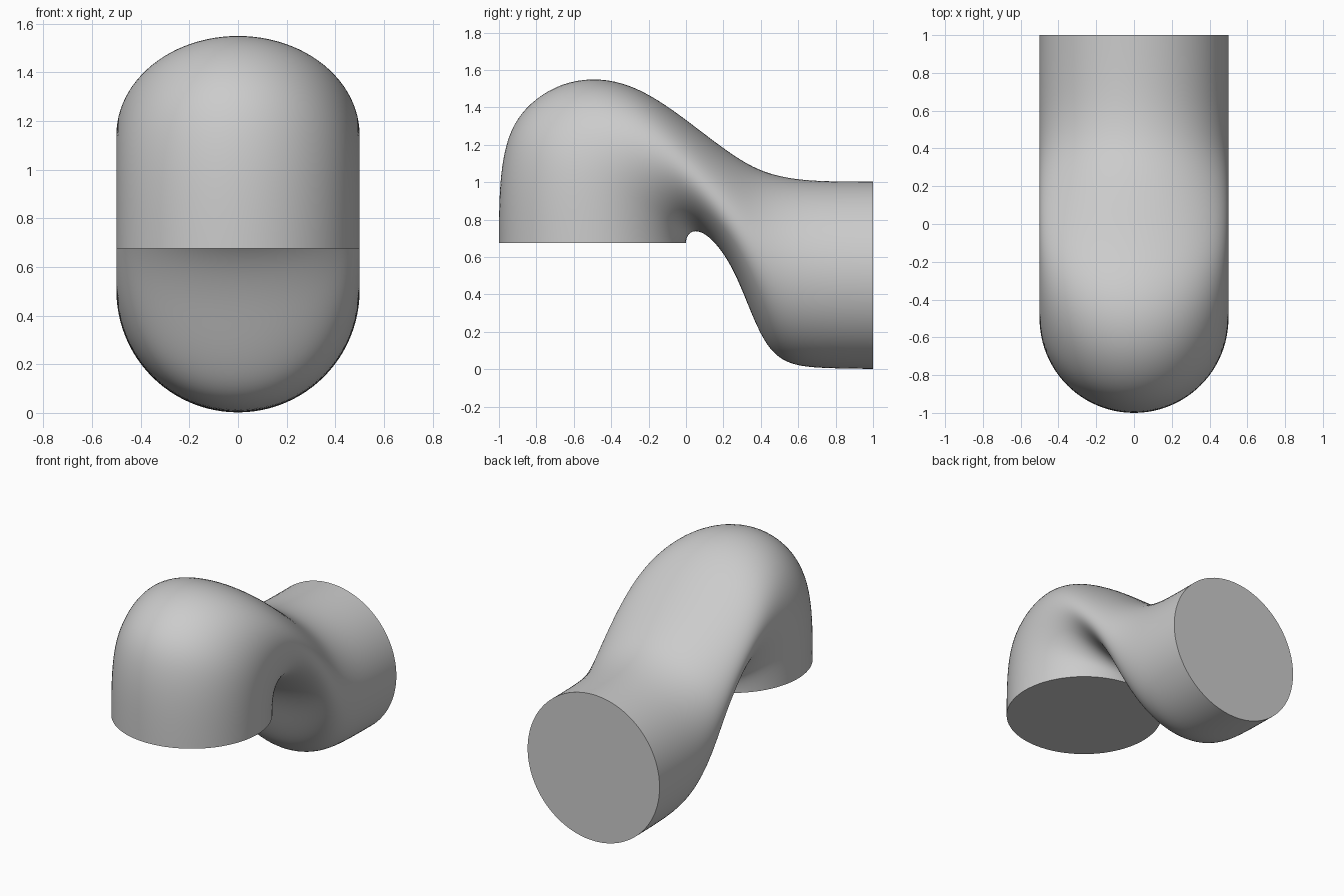
import bpy, bmesh, math
from mathutils import Vector

if "Cube" in bpy.data.objects:
    bpy.data.objects.remove(bpy.data.objects["Cube"])

# Matching (y, z) points on the outer and inner side of the bent pipe
RINGS = [
    (-1, .675, 0, .675), (-1, .82, 0, .687), (-.993, 1.04, .004, .703),
    (-.955, 1.25, .012, .719), (-.865, 1.40, .026, .732), (-.70, 1.52, .045, .739),
    (-.50, 1.563, .073, .737), (-.30, 1.525, .115, .715), (-.12, 1.423, .172, .658),
    (.05, 1.295, .23, .574), (.20, 1.18, .288, .455), (.32, 1.10, .345, .31),
    (.42, 1.053, .40, .185), (.53, 1.024, .46, .09), (.65, 1.009, .55, .026),
    (.80, 1.003, .70, .005), (1, 1.003, 1, .002)]
SIDES, STEPS, RADIUS = 96, 5, 0.5


def spline(points, steps):
    """Uniform cubic B-spline that starts and ends on the end points."""
    p = [Vector(q) for q in points]
    p = [2 * p[0] - p[1]] + p + [2 * p[-1] - p[-2]]
    out = []
    for i in range(len(p) - 3):
        a, b, c, d = p[i:i + 4]
        for k in range(steps):
            t = k / steps
            out.append(((1 - t)**3 * a + (3*t**3 - 6*t*t + 4) * b
                        + (-3*t**3 + 3*t*t + 3*t + 1) * c + t**3 * d) / 6)
    out.append(p[-2])
    return out


# Elliptical sections lofted along the bend, closed with flat caps
bm = bmesh.new()
loops = []
for oy, oz, iy, iz in spline(RINGS, STEPS):
    outer, inner = Vector((0, oy, oz)), Vector((0, iy, iz))
    mid, half = (outer + inner) / 2, (outer - inner) / 2
    loop = []
    for s in range(SIDES):
        a = 2 * math.pi * s / SIDES
        loop.append(bm.verts.new(mid + half * math.cos(a)
                                 + Vector((RADIUS * math.sin(a), 0, 0))))
    loops.append(loop)
for lo, hi in zip(loops, loops[1:]):
    for s in range(SIDES):
        n = (s + 1) % SIDES
        bm.faces.new((lo[s], lo[n], hi[n], hi[s]))
bm.faces.new(loops[0])
bm.faces.new(loops[-1])
bmesh.ops.recalc_face_normals(bm, faces=bm.faces)

mesh = bpy.data.meshes.new("bent_pipe")
bm.to_mesh(mesh)
bm.free()
pipe = bpy.data.objects.new("bent_pipe", mesh)
bpy.context.collection.objects.link(pipe)
bpy.context.view_layer.objects.active = pipe
pipe.select_set(True)
bpy.ops.object.shade_smooth_by_angle(angle=math.radians(40))
